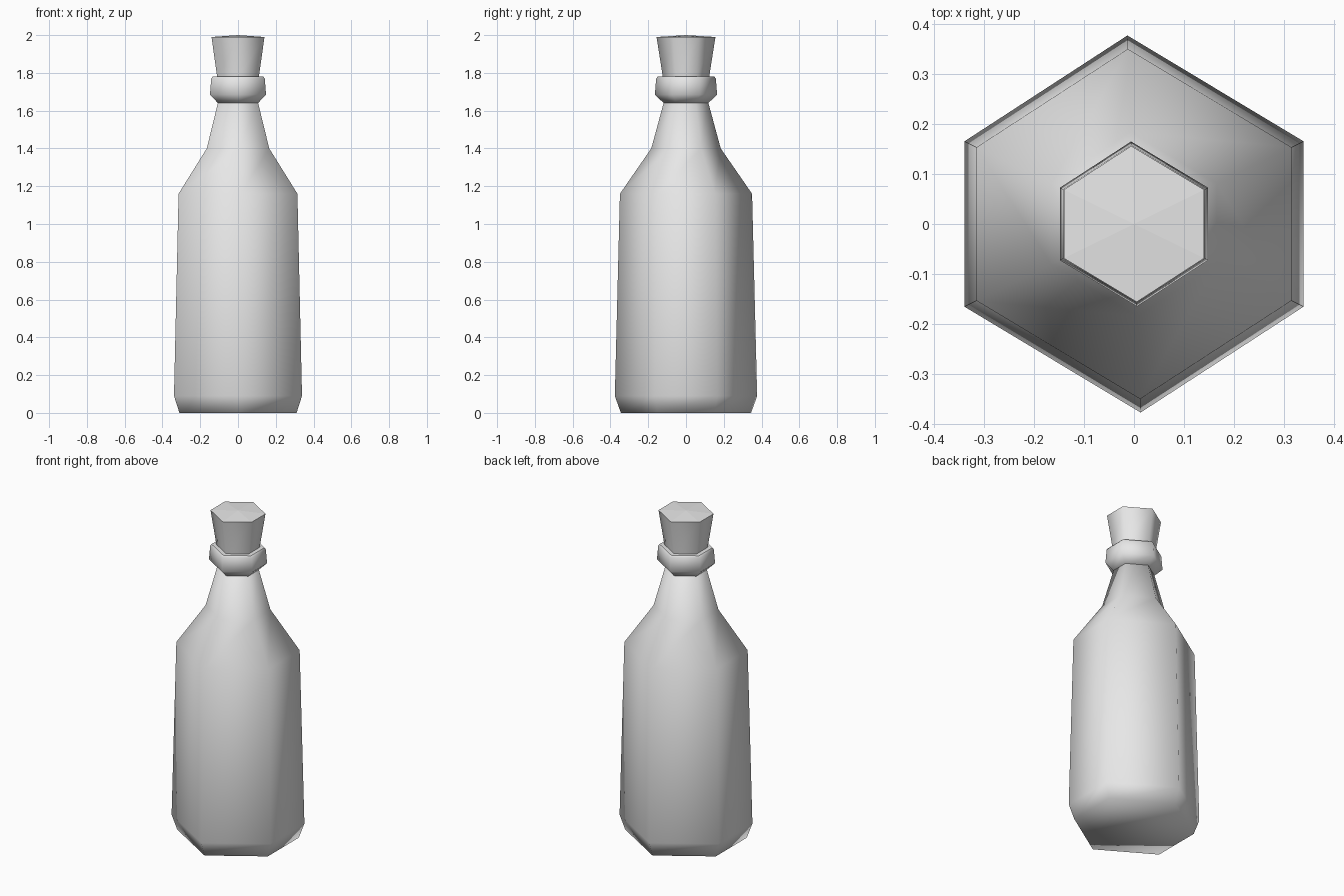
import bpy, bmesh
from math import cos, sin, radians

cube = bpy.data.objects.get("Cube")
if cube:
    bpy.data.objects.remove(cube, do_unlink=True)

grey = bpy.data.materials.new("plain_grey")
grey.use_nodes = True
grey.diffuse_color = (0.8, 0.8, 0.8, 1)
grey.node_tree.nodes["Principled BSDF"].inputs["Base Color"].default_value = grey.diffuse_color

# Slightly uneven six-sided outline shared by all parts
ANGLES = [radians(a) for a in (26, 92, 154, 206, 272, 334)]


def lathe(name, profile, flat_top=False, dome=0):
    """Skin six-sided rings from (radius, height) pairs, closed at both ends."""
    bm = bmesh.new()
    rings = [[bm.verts.new((r * cos(a), r * sin(a), z)) for a in ANGLES]
             for r, z in profile]
    n = len(ANGLES)
    for low, high in zip(rings, rings[1:]):
        for i in range(n):
            j = (i + 1) % n
            bm.faces.new((low[i], low[j], high[j], high[i]))
    bm.faces.new(rings[0][::-1])
    top = bm.faces.new(rings[-1])
    if dome:
        centre = bmesh.ops.poke(bm, faces=[top])["verts"][0]
        centre.co.z += dome
    bm.normal_update()
    for f in bm.faces:
        f.smooth = not (flat_top and f.normal.z > 0.9)
    mesh = bpy.data.meshes.new(name)
    bm.to_mesh(mesh)
    bm.free()
    mesh.materials.append(grey)
    obj = bpy.data.objects.new(name, mesh)
    bpy.context.collection.objects.link(obj)
    return obj


# Bottle with chamfered foot, tapered wall, shoulder and neck
lathe("bottle_body", [(0.345, 0), (0.377, 0.09), (0.35, 1.16),
                      (0.184, 1.40), (0.116, 1.65)])

# Lip around the mouth
lathe("neck_collar", [(0.118, 1.64), (0.165, 1.685), (0.158, 1.77),
                      (0.15, 1.78)], flat_top=True)

# Flared stopper
lathe("stopper", [(0.12, 1.74), (0.123, 1.78), (0.156, 1.99)],
      flat_top=True, dome=0.01)
